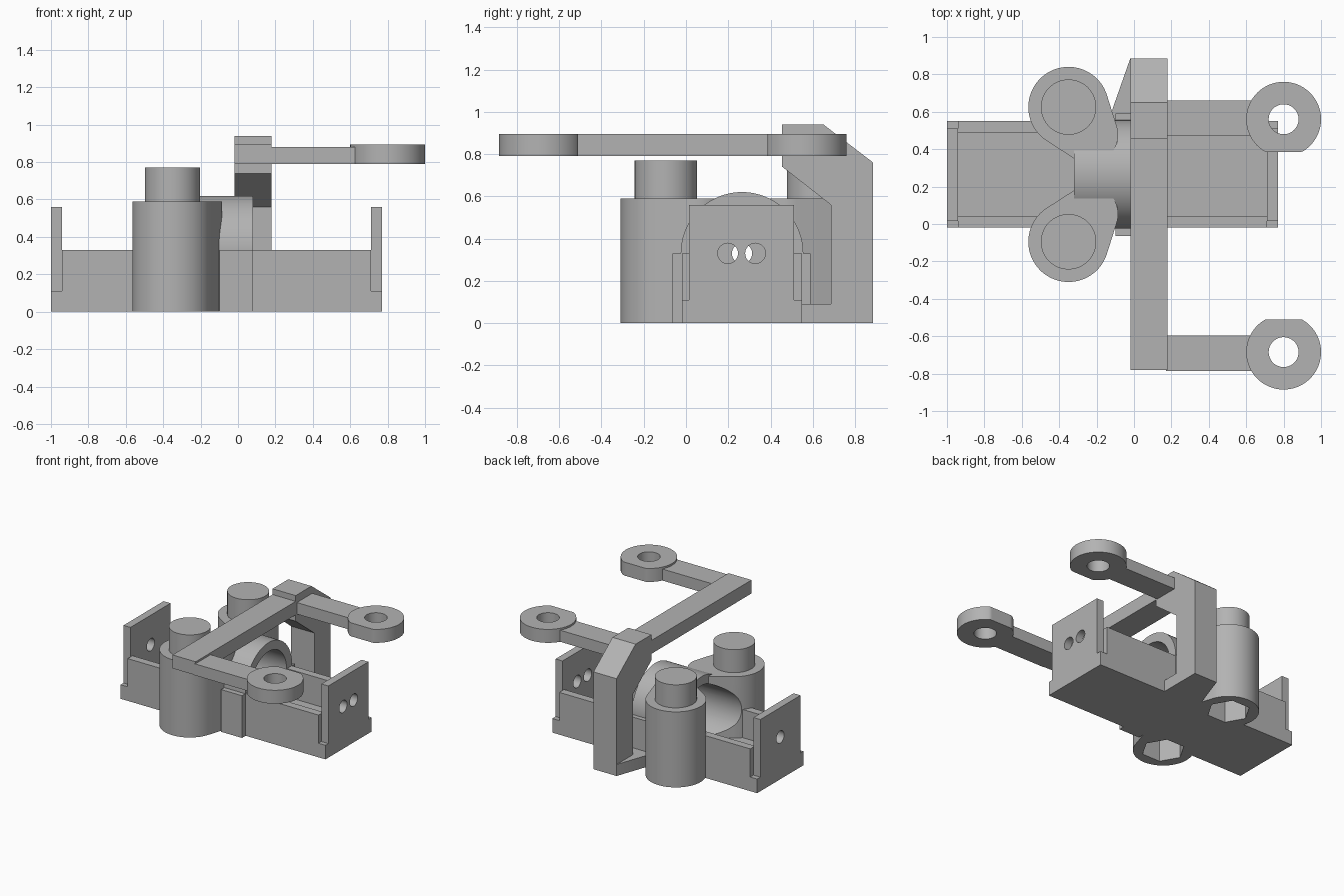
import bpy, bmesh, math
from mathutils import Vector

default = bpy.data.objects.get("Cube")
if default:
    bpy.data.objects.remove(default, do_unlink=True)

grey = bpy.data.materials.new("plain grey")
grey.use_nodes = True
colour = (0.45, 0.45, 0.45, 1)
grey.diffuse_color = colour
grey.node_tree.nodes["Principled BSDF"].inputs["Base Color"].default_value = colour

MID = 0.265        # centre line of the body in y
BORE_Z = 0.33


def prism(name, points, axis, lo, hi):
    """Extrude a 2D outline along x (outline in y, z) or z (outline in x, y)."""
    bm = bmesh.new()
    place = (lambda u, v: (lo, u, v)) if axis == "x" else (lambda u, v: (u, v, lo))
    face = bm.faces.new([bm.verts.new(place(u, v)) for u, v in points])
    top = bmesh.ops.extrude_face_region(bm, geom=[face])["geom"]
    step = Vector((hi - lo, 0, 0)) if axis == "x" else Vector((0, 0, hi - lo))
    bmesh.ops.translate(bm, vec=step, verts=[g for g in top if isinstance(g, bmesh.types.BMVert)])
    bmesh.ops.recalc_face_normals(bm, faces=bm.faces)
    mesh = bpy.data.meshes.new(name)
    bm.to_mesh(mesh)
    bm.free()
    mesh.materials.append(grey)
    ob = bpy.data.objects.new(name, mesh)
    bpy.context.collection.objects.link(ob)
    return ob


def box(name, x0, x1, y0, y1, z0, z1):
    return prism(name, [(x0, y0), (x1, y0), (x1, y1), (x0, y1)], "z", z0, z1)


def arc(u, v, r, start=0, end=math.tau, n=64):
    """Points on an arc; a full circle leaves out its repeated last point."""
    count = n if end - start >= math.tau else n + 1
    return [(u + r * math.cos(start + (end - start) * i / n),
             v + r * math.sin(start + (end - start) * i / n)) for i in range(count)]


def activate(ob):
    bpy.ops.object.select_all(action="DESELECT")
    ob.select_set(True)
    bpy.context.view_layer.objects.active = ob


def cut(ob, *cutters):
    activate(ob)
    for cutter in cutters:
        mod = ob.modifiers.new("cut", "BOOLEAN")
        mod.operation = "DIFFERENCE"
        mod.solver = "EXACT"
        mod.object = cutter
        bpy.ops.object.modifier_apply(modifier=mod.name)


def mirror_y(points, centre):
    return [(x, 2 * centre - y) for x, y in points]


# Cutters
bore = prism("bore_cutter", arc(MID, BORE_Z, 0.22), "x", -1.2, 1.2)
hex_points = arc(-0.35, 0.625, 0.155, n=6)
hexes = [prism("hex_cutter", p, "z", -0.1, 0.2)
         for p in (hex_points, mirror_y(hex_points, MID))]
cutters = [bore] + hexes

# Open tray: floor and two side walls
tray = prism("tray", [(-0.02, 0), (0.55, 0), (0.55, 0.33), (0.49, 0.33), (0.49, 0.11),
                      (0.04, 0.11), (0.04, 0.33), (-0.02, 0.33)], "x", -0.94, 0.71)
cut(tray, *hexes)

# End plates with round holes
end_outline = [(-0.02, 0), (0.55, 0), (0.55, 0.11), (0.51, 0.11),
               (0.51, 0.56), (0.015, 0.56), (0.015, 0.11), (-0.02, 0.11)]
for name, x, holes in (("right_end_plate", -1, [MID]),
                       ("left_end_plate", 0.71, [MID - 0.067, MID + 0.063])):
    plate = prism(name, end_outline, "x", x, x + 0.06)
    for y in holes:
        cutter = prism("hole_cutter", arc(y, BORE_Z, 0.048, n=32), "x", x - 0.1, x + 0.2)
        cutters.append(cutter)
        cut(plate, cutter)

# Central tube and the block that carries it
tube = prism("tube", arc(MID, BORE_Z, 0.29, n=96), "x", -0.32, 0.08)
cut(tube, bore, *hexes)
block = box("tube_block", -0.1, 0.08, -0.065, 0.59, 0, 0.33)
cut(block, bore)

# Posts: large round blended into a smaller round at the tube
toward = math.atan2(-0.795, 0.606)
spread = math.acos(0.337)
post_outline = (arc(-0.237, 0.477, 0.152, toward - spread, toward + spread, 24)
                + arc(-0.35, 0.625, 0.215, toward + spread, toward - spread + math.tau, 48))
for side, flip in (("back", False), ("front", True)):
    pin_outline = arc(-0.35, 0.625, 0.148)
    outline = post_outline
    if flip:
        outline, pin_outline = mirror_y(outline, MID), mirror_y(pin_outline, MID)
    post = prism(side + "_post", outline, "z", 0, 0.59)
    cut(post, bore, *hexes)
    prism(side + "_pin", pin_outline, "z", 0.585, 0.77)

# Bent column with its flared foot
prism("column", [(0.55, 0), (0.885, 0), (0.885, 0.76), (0.65, 0.94), (0.455, 0.94),
                 (0.455, 0.74), (0.685, 0.56), (0.685, 0.09), (0.55, 0.09)], "x", -0.02, 0.18)
prism("foot_gusset", [(-0.02, 0.885), (-0.12, 0.6), (-0.12, 0.54), (0, 0.54), (0, 0.885)],
      "z", 0, 0.09)

# Overhead beam, cross arms and flat-sided rings
box("beam", -0.02, 0.18, -0.78, 0.5, 0.79, 0.895)
ARM_MID = -0.0625
for side, flip in (("back", False), ("front", True)):
    arm = [(0.17, 0.47), (0.68, 0.47), (0.68, 0.66), (0.17, 0.66)]
    ring = [(x, max(y, 0.385)) for x, y in arc(0.8, 0.56, 0.2, n=96)]
    hole = arc(0.8, 0.56, 0.08, n=48)
    if flip:
        arm, ring, hole = [mirror_y(p, ARM_MID) for p in (arm, ring, hole)]
    prism(side + "_arm", arm, "z", 0.79, 0.88)
    ring_ob = prism(side + "_ring", ring, "z", 0.79, 0.895)
    cutter = prism("ring_cutter", hole, "z", 0.6, 1.1)
    cutters.append(cutter)
    cut(ring_ob, cutter)

# Remove cutters and smooth the round faces
for cutter in cutters:
    bpy.data.objects.remove(cutter, do_unlink=True)
for ob in bpy.context.collection.objects:
    if ob.type == "MESH" and grey.name in ob.data.materials:
        activate(ob)
        bpy.ops.object.shade_smooth_by_angle(angle=math.radians(30))
